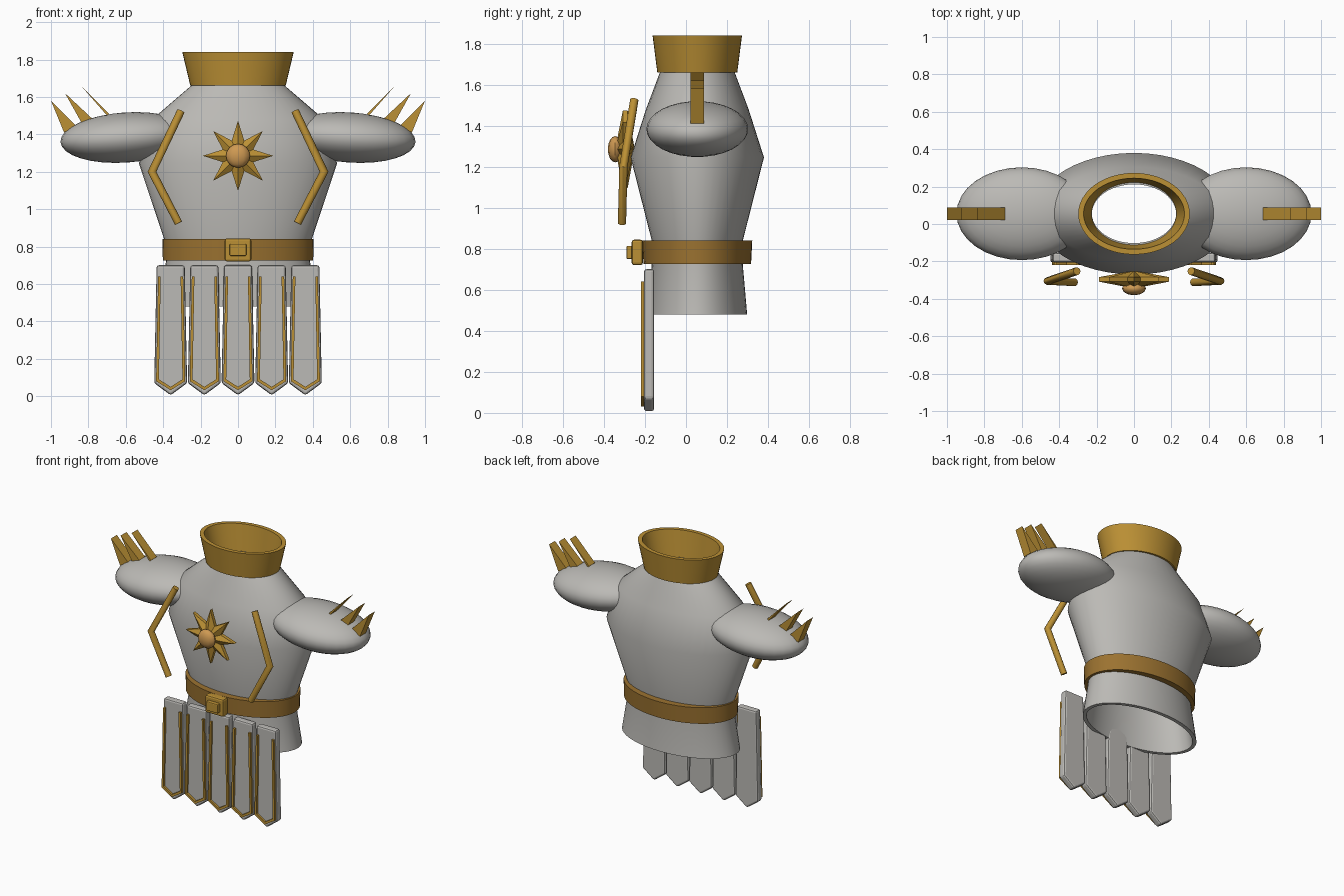
import bpy, bmesh, math
from mathutils import Vector, Matrix

if "Cube" in bpy.data.objects:
    bpy.data.objects.remove(bpy.data.objects["Cube"])

CY = 0.055  # body axis in y


def material(name, rgb):
    m = bpy.data.materials.new(name)
    m.diffuse_color = (*rgb, 1)
    m.use_nodes = True
    m.node_tree.nodes["Principled BSDF"].inputs["Base Color"].default_value = m.diffuse_color
    return m


STEEL = material("steel grey", (0.50, 0.49, 0.465))
GOLD = material("gold", (0.50, 0.28, 0.035))
BELT = material("dark bronze", (0.33, 0.17, 0.03))
COPPER = material("copper", (0.62, 0.32, 0.085))


def finish(name, bm, mat, smooth=None, bevel=0):
    bmesh.ops.recalc_face_normals(bm, faces=bm.faces)
    me = bpy.data.meshes.new(name)
    bm.to_mesh(me)
    bm.free()
    me.materials.append(mat)
    ob = bpy.data.objects.new(name, me)
    bpy.context.collection.objects.link(ob)
    if smooth:
        bpy.ops.object.select_all(action='DESELECT')
        ob.select_set(True)
        bpy.context.view_layer.objects.active = ob
        bpy.ops.object.shade_smooth_by_angle(angle=math.radians(smooth))
    if bevel:
        b = ob.modifiers.new("bevel", 'BEVEL')
        b.width, b.segments = bevel, 2
    return ob


def shell(name, rings, thick, mat, n=48):
    """Open elliptical shell from (z, rx, ry) rings with wall thickness."""
    loop = rings + [(z, rx - thick, ry - thick) for z, rx, ry in reversed(rings)]
    bm = bmesh.new()
    vs = [[bm.verts.new((rx * math.cos(2 * math.pi * i / n),
                         CY + ry * math.sin(2 * math.pi * i / n), z))
           for i in range(n)] for z, rx, ry in loop]
    for j in range(len(vs)):
        a, b = vs[j], vs[(j + 1) % len(vs)]
        for i in range(n):
            k = (i + 1) % n
            bm.faces.new((a[i], a[k], b[k], b[i]))
    return finish(name, bm, mat, 35)


def prism(name, pts, y0, y1, mat, bevel=0):
    """Extrude an (x, z) outline from y0 to y1."""
    bm = bmesh.new()
    a = [bm.verts.new((x, y0, z)) for x, z in pts]
    b = [bm.verts.new((x, y1, z)) for x, z in pts]
    bm.faces.new(a)
    bm.faces.new(b[::-1])
    for i in range(len(pts)):
        k = (i + 1) % len(pts)
        bm.faces.new((a[i], a[k], b[k], b[i]))
    return finish(name, bm, mat, None, bevel)


def rect(cx, cz, hx, hz):
    return [(cx - hx, cz - hz), (cx + hx, cz - hz), (cx + hx, cz + hz), (cx - hx, cz + hz)]


def tube(name, pts, r, mat, n=10):
    """Mitred round rod along a polyline."""
    pts = [Vector(p) for p in pts]
    bm = bmesh.new()
    rings = []
    for i, p in enumerate(pts):
        d0 = (p - pts[i - 1]).normalized() if i else (pts[1] - p).normalized()
        d1 = (pts[i + 1] - p).normalized() if i < len(pts) - 1 else d0
        t = (d0 + d1).normalized()
        side = t.cross(Vector((0, 1, 0))).normalized()
        up = side.cross(t)
        w = r / t.dot(d0)
        rings.append([bm.verts.new(p + side * w * math.cos(2 * math.pi * k / n)
                                   + up * r * math.sin(2 * math.pi * k / n)) for k in range(n)])
    for a, b in zip(rings, rings[1:]):
        for k in range(n):
            bm.faces.new((a[k], a[(k + 1) % n], b[(k + 1) % n], b[k]))
    bm.faces.new(rings[0][::-1])
    bm.faces.new(rings[-1])
    return finish(name, bm, mat, 40)


def ellipsoid(name, loc, size, mat, u, v, rot=Matrix()):
    bm = bmesh.new()
    bmesh.ops.create_uvsphere(bm, u_segments=u, v_segments=v, radius=1)
    bm.transform(Matrix.Translation(loc) @ rot @ Matrix.Diagonal((*size, 1)))
    return finish(name, bm, mat, 40)


# Body shell, collar and belt
shell("torso", [(0.48, 0.425, 0.243), (0.72, 0.385, 0.222), (0.84, 0.395, 0.222),
                (1.245, 0.53, 0.325), (1.48, 0.46, 0.25), (1.66, 0.25, 0.182)], 0.025, STEEL)
shell("collar", [(1.66, 0.255, 0.195), (1.84, 0.298, 0.218)], 0.028, GOLD)
shell("belt", [(0.725, 0.402, 0.262), (0.84, 0.404, 0.268)], 0.05, BELT)

# Buckle
prism("buckle_frame", rect(0, 0.782, 0.071, 0.062), -0.265, -0.21, GOLD, 0.012)
prism("buckle_centre", rect(0, 0.782, 0.045, 0.032), -0.29, -0.25, GOLD, 0.006)

# Shoulders with spikes, and angled chest rods, mirrored left and right
SPIKES = [[(1.0, 1.58), (0.86, 1.44), (0.93, 1.41)],
          [(0.925, 1.62), (0.77, 1.475), (0.83, 1.45)],
          [(0.84, 1.66), (0.69, 1.51), (0.70, 1.50)]]
for s, side in ((-1, "right"), (1, "left")):
    ellipsoid(f"pauldron_{side}", (s * 0.6, CY, 1.383), (0.35, 0.248, 0.134), STEEL, 32, 16,
              Matrix.Rotation(s * math.radians(4), 4, 'Y'))
    for i, tri in enumerate(SPIKES):
        prism(f"shoulder_spike_{side}_{i + 1}", [(s * x, z) for x, z in tri], 0.022, 0.087, GOLD)
    tube(f"chest_rod_{side}", [(s * 0.305, -0.252, 1.525), (s * 0.46, -0.305, 1.2),
                               (s * 0.318, -0.312, 0.925)], 0.021, GOLD)

# Eight-pointed chest star, ridged on front and back
bm = bmesh.new()
CZ = 1.285
front = bm.verts.new((0, -0.345, CZ))
back = bm.verts.new((0, -0.25, CZ))
rim = []
for i in range(16):
    r = 0.088 if i % 2 else 0.188
    a = math.pi * i / 8
    x, z = r * math.sin(a), CZ + r * math.cos(a)
    rim.append([bm.verts.new((x, y, z)) for y in (-0.308, -0.284)])
for i in range(16):
    p, q = rim[i], rim[(i + 1) % 16]
    bm.faces.new((front, p[0], q[0]))
    bm.faces.new((back, q[1], p[1]))
    bm.faces.new((p[0], p[1], q[1], q[0]))
finish("chest_star", bm, GOLD)
ellipsoid("star_boss", (0, -0.345, CZ), (0.064, 0.036, 0.064), COPPER, 12, 8)

# Hanging skirt plates with raised edging
for i in range(5):
    cx = (i - 2) * 0.18
    prism(f"skirt_plate_{i + 1}", [(cx + x, z) for x, z in (
        (-0.075, 0.70), (-0.088, 0.07), (0, 0.005), (0.088, 0.07), (0.075, 0.70))],
        -0.205, -0.155, STEEL, 0.012)
    outer = [(-0.067, 0.64), (-0.078, 0.08), (0, 0.032), (0.078, 0.08), (0.067, 0.64)]
    inner = [(0.053, 0.64), (0.063, 0.09), (0, 0.05), (-0.063, 0.09), (-0.053, 0.64)]
    prism(f"skirt_edging_{i + 1}", [(cx + x, z) for x, z in outer + inner], -0.22, -0.2, GOLD)
